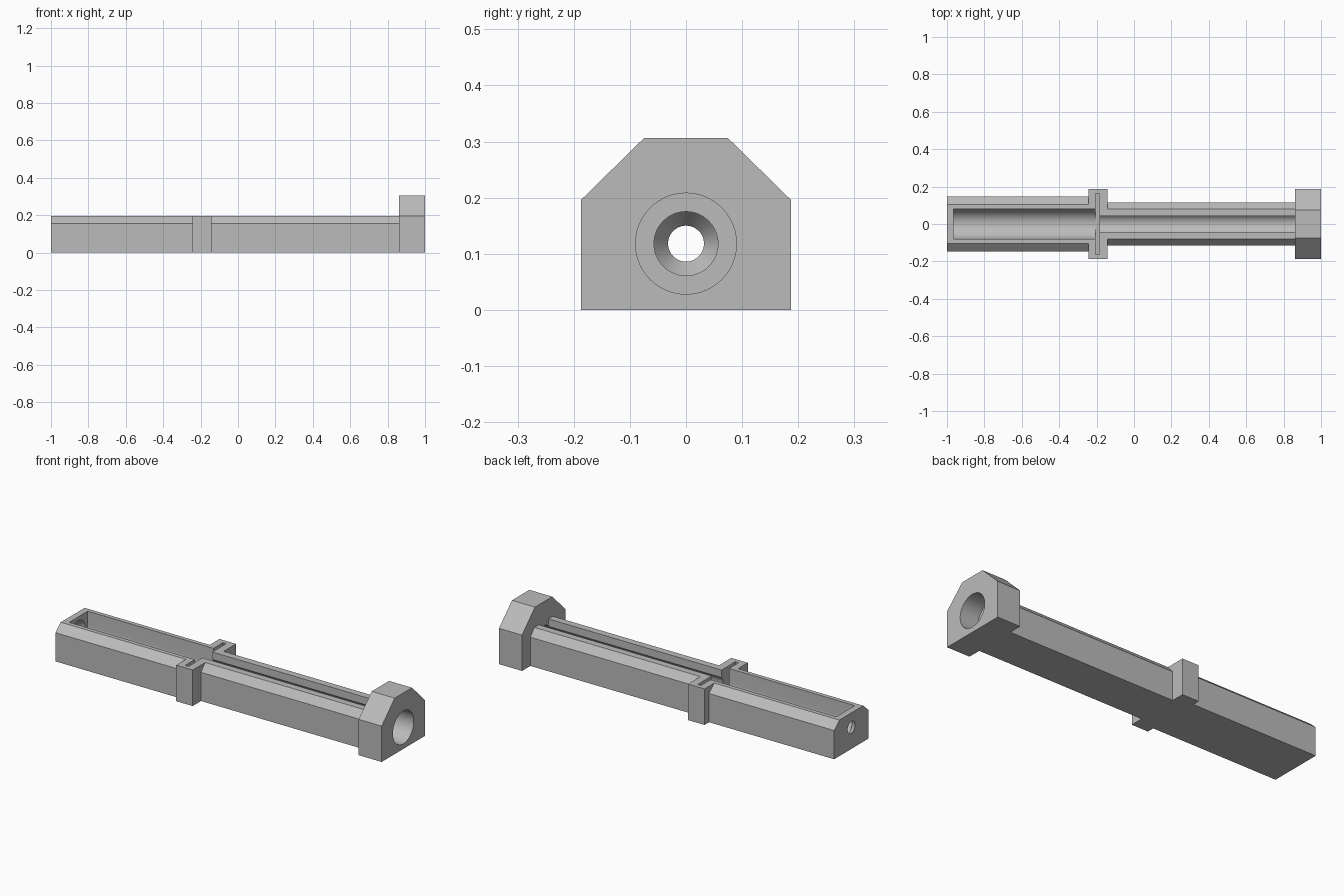
import bpy, bmesh, math

scene = bpy.context.scene
cube = bpy.data.objects.get("Cube")
if cube:
    bpy.data.objects.remove(cube, do_unlink=True)

grey = bpy.data.materials.new("light_grey")
grey.use_nodes = True
COLOUR = (0.5, 0.5, 0.5, 1)
grey.diffuse_color = COLOUR
grey.node_tree.nodes["Principled BSDF"].inputs["Base Color"].default_value = COLOUR

AXIS_Z = 0.118    # height of the bore axis
RAIL_TOP = 0.197
SIDES = 64


def loft(name, sections):
    """Solid through matching cross-sections, each (x, [(y, z), ...])."""
    bm = bmesh.new()
    rings = [[bm.verts.new((x, y, z)) for y, z in pts] for x, pts in sections]
    for a, b in zip(rings, rings[1:]):
        for i in range(len(a)):
            j = (i + 1) % len(a)
            bm.faces.new((a[i], a[j], b[j], b[i]))
    bm.faces.new(rings[0])
    bm.faces.new(rings[-1])
    bmesh.ops.recalc_face_normals(bm, faces=bm.faces[:])
    mesh = bpy.data.meshes.new(name)
    bm.to_mesh(mesh)
    bm.free()
    mesh.materials.append(grey)
    obj = bpy.data.objects.new(name, mesh)
    scene.collection.objects.link(obj)
    return obj


def prism(name, x0, x1, pts):
    return loft(name, [(x0, pts), (x1, pts)])


def chamfered(half, shoulder, flat, top):
    """Block outline with its two top corners cut off."""
    return [(-half, 0), (half, 0), (half, shoulder),
            (flat, top), (-flat, top), (-half, shoulder)]


def rect(half, z0, z1):
    return [(-half, z0), (half, z0), (half, z1), (-half, z1)]


def circle(r):
    return [(r * math.cos(2 * math.pi * i / SIDES),
             AXIS_Z + r * math.sin(2 * math.pi * i / SIDES)) for i in range(SIDES)]


def trough(r):
    """Round-bottomed channel outline, open at the top."""
    arc = [(r * math.cos(math.pi * (1 + i / 32)),
            AXIS_Z + r * math.sin(math.pi * (1 + i / 32))) for i in range(33)]
    return arc + [(r, 0.4), (-r, 0.4)]


def combine(target, other, operation):
    mod = target.modifiers.new(operation.lower(), "BOOLEAN")
    mod.operation = operation
    mod.solver = "EXACT"
    mod.object = other
    bpy.context.view_layer.objects.active = target
    bpy.ops.object.modifier_apply(modifier=mod.name)
    bpy.data.objects.remove(other, do_unlink=True)


# Outer blocks: wide chamber, collar, narrow rail, end head
body = prism("channel_body", -1, -0.2, chamfered(0.148, 0.157, 0.103, RAIL_TOP))
blocks = [
    prism("narrow_rail", -0.19, 0.9, chamfered(0.115, 0.157, 0.08, RAIL_TOP)),
    prism("collar", -0.243, -0.143, rect(0.187, 0, RAIL_TOP)),
    prism("end_head", 0.861, 1, chamfered(0.187, 0.196, 0.075, 0.306)),
]
for block in blocks:
    combine(body, block, "UNION")

# Hollows: open chamber, collar slot, rail bore with its slit, counterbore, end hole
cutters = [
    prism("chamber_cut", -0.965, -0.195, trough(0.08)),
    prism("collar_slot_cut", -0.205, -0.185, rect(0.163, 0.035, 0.4)),
    prism("rail_bore_cut", -0.195, 0.95, circle(0.057)),
    prism("rail_slit_cut", -0.19, 0.861, rect(0.042, AXIS_Z, 0.4)),
    prism("counterbore_cut", 0.89, 1.1, circle(0.09)),
    loft("end_hole_cut", [(-1.1, circle(0.032)), (-1, circle(0.032)),
                          (-0.965, circle(0.058)), (-0.94, circle(0.058))]),
]
# The slit must stop at the head, so shield the head from it by cutting in order
for cutter in cutters:
    combine(body, cutter, "DIFFERENCE")

bpy.ops.object.select_all(action="DESELECT")
body.select_set(True)
bpy.context.view_layer.objects.active = body
bpy.ops.object.shade_smooth_by_angle(angle=math.radians(25))
